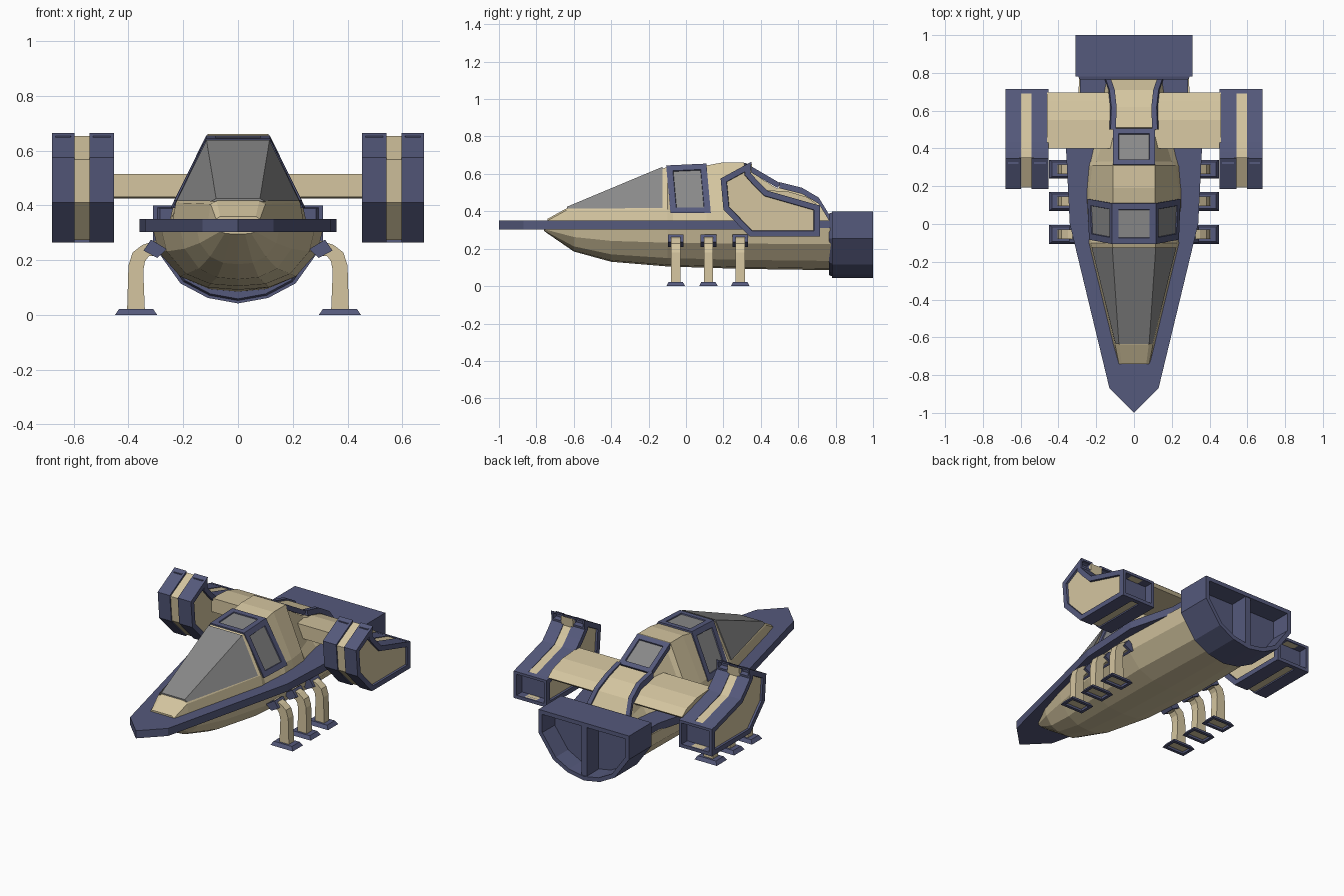
import bpy, bmesh

if "Cube" in bpy.data.objects:
    bpy.data.objects.remove(bpy.data.objects["Cube"])


def material(name, rgb):
    m = bpy.data.materials.new(name)
    m.diffuse_color = (*rgb, 1)
    m.use_nodes = True
    m.node_tree.nodes["Principled BSDF"].inputs["Base Color"].default_value = m.diffuse_color
    return m


TAN = material("tan", (0.66, 0.56, 0.35))
BLUE = material("blue", (0.09, 0.10, 0.20))
GREY = material("grey", (0.25, 0.25, 0.25))


def loft(name, rings, mat, insets=()):
    """Skin closed rings and cap them. insets: (face test, border, depth, material)."""
    bm = bmesh.new()
    vs = [[bm.verts.new(p) for p in ring] for ring in rings]
    n = len(vs[0])
    for a, b in zip(vs, vs[1:]):
        for i in range(n):
            j = (i + 1) % n
            bm.faces.new((a[i], a[j], b[j], b[i]))
    bm.faces.new(vs[0])
    bm.faces.new(vs[-1])
    bmesh.ops.recalc_face_normals(bm, faces=bm.faces)
    bm.normal_update()
    mats = [mat]
    for test, border, depth, m in insets:
        if m not in mats:
            mats.append(m)
        faces = [f for f in bm.faces if f.material_index == 0 and test(f.normal, f.calc_center_median())]
        bmesh.ops.inset_individual(bm, faces=faces, thickness=border, use_even_offset=True)
        bmesh.ops.inset_individual(bm, faces=faces, thickness=0.002, depth=depth, use_even_offset=True)
        for f in faces:
            f.material_index = mats.index(m)
    me = bpy.data.meshes.new(name)
    bm.to_mesh(me)
    bm.free()
    for m in mats:
        me.materials.append(m)
    ob = bpy.data.objects.new(name, me)
    bpy.context.collection.objects.link(ob)
    return ob


def sym(y, half):
    """Ring at y from right-half (x, z) points, mirrored in x."""
    right = [(x, y, z) for x, z in half]
    return right + [(-x, y, z) for x, y, z in reversed(right) if x > 1e-6]


def slab_x(profile, x0, x1):
    return [[(x, y, z) for y, z in profile] for x in (x0, x1)]


def slab_y(profile, y0, y1):
    return [[(x, y, z) for x, z in profile] for y in (y0, y1)]


# Flat arrow-shaped deck
half = [(0.13, -0.87), (0.34, 0.0), (0.36, 0.40), (0.285, 0.68), (0.285, 0.77)]
outline = [(0, -1.0)] + half + [(-x, y) for x, y in reversed(half)]
loft("deck", [[(x, y, z) for x, y in outline] for z in (0.303, 0.35)], BLUE)

# Faceted belly hull
unit = [(1, 0), (0.93, 0.38), (0.68, 0.78), (0.36, 0.96), (0, 1)]
hull = [(-0.76, 0.07, 0.295), (-0.6, 0.15, 0.185), (-0.4, 0.21, 0.13), (-0.1, 0.28, 0.105),
        (0.3, 0.31, 0.092), (0.79, 0.29, 0.085)]
loft("belly_hull", [sym(y, [(u * w, 0.31 - v * (0.31 - z)) for u, v in unit])
                    for y, w, z in hull], TAN)

# Cabin and tapering rear spine: y, base width, shoulder (x, z), roof (x, z)
cabin = [(-0.74, 0.085, 0.08, 0.35, 0.065, 0.36), (-0.64, 0.11, 0.10, 0.405, 0.078, 0.415),
         (-0.10, 0.24, 0.227, 0.41, 0.114, 0.638), (-0.07, 0.24, 0.22, 0.40, 0.10, 0.625),
         (0.08, 0.25, 0.225, 0.40, 0.10, 0.635), (0.11, 0.25, 0.235, 0.405, 0.112, 0.645),
         (0.19, 0.25, 0.235, 0.40, 0.11, 0.66), (0.31, 0.24, 0.22, 0.40, 0.11, 0.66),
         (0.33, 0.235, 0.20, 0.40, 0.10, 0.62), (0.49, 0.20, 0.15, 0.40, 0.10, 0.52),
         (0.51, 0.20, 0.145, 0.40, 0.11, 0.545), (0.62, 0.17, 0.135, 0.40, 0.105, 0.515),
         (0.71, 0.16, 0.14, 0.38, 0.115, 0.46), (0.765, 0.15, 0.145, 0.355, 0.135, 0.37)]
loft("cabin", [sym(y, [(b, 0.34), (sx, sz), (rx, rz)]) for y, b, sx, sz, rx, rz in cabin], TAN)

# Long wedge windscreen
loft("windscreen", [sym(-0.635, [(0.098, 0.415), (0.08, 0.425)]),
                    sym(-0.125, [(0.224, 0.417), (0.115, 0.638)])], GREY)

# Slanted window frame band around the cabin, with side and roof panes
frame = loft("window_frame", [sym(-0.083, [(0.238, 0.39), (0.116, 0.645)]),
                              sym(0.133, [(0.247, 0.39), (0.116, 0.655)])], BLUE,
             [(lambda n, c: abs(n.y) < 0.5 and n.z > 0.1, 0.033, -0.006, GREY)])
for v in frame.data.vertices:
    v.co.y -= (v.co.z - 0.39) * 0.09

# Rear sloping window
rear = [(0.315, 0.66), (0.505, 0.549), (0.49, 0.525), (0.30, 0.635)]
loft("rear_window", slab_x(rear, -0.112, 0.112), BLUE,
     [(lambda n, c: n.y > 0.3 and n.z > 0.3, 0.03, -0.008, GREY)])

# Cross wing joining both pods
wing = [(0.40, 0.515), (0.55, 0.505), (0.65, 0.475), (0.695, 0.44), (0.68, 0.425), (0.40, 0.43)]
loft("cross_wing", slab_x(wing, -0.46, 0.46), TAN)

# Rear thruster with hollow back and a central divider
half = [(0.31, 0.40), (0.31, 0.255), (0.21, 0.115), (0.11, 0.062), (0, 0.042)]
loft("thruster", [sym(y, half) for y in (0.78, 1.0)], BLUE,
     [(lambda n, c: n.y > 0.9, 0.025, -0.12, BLUE)])
loft("thruster_divider", slab_y([(-0.018, 0.07), (0.018, 0.07), (0.018, 0.38), (-0.018, 0.38)],
                                0.87, 0.995), BLUE)
loft("thruster_neck", [sym(y, [(x * k, 0.25 + (z - 0.25) * k) for x, z in half])
                       for y, k in ((0.765, 0.92), (0.79, 0.97))], BLUE)

# Pod side profile (y, z)
pod = [(0.185, 0.575), (0.35, 0.665), (0.345, 0.605), (0.385, 0.56), (0.435, 0.51), (0.715, 0.43),
       (0.715, 0.265), (0.34, 0.265), (0.20, 0.41)]
core = [(0.44 + (y - 0.44) * 0.97, 0.43 + (z - 0.43) * 0.95) for y, z in pod]
tail = [(0.69, 0.438), (0.716, 0.431), (0.716, 0.264), (0.69, 0.264)]
hollow = [(0.66, 0.285), (0.80, 0.285), (0.80, 0.415), (0.66, 0.415)]
spine = [(0.50, 0.112, 0.548), (0.62, 0.108, 0.518), (0.71, 0.118, 0.465), (0.765, 0.137, 0.375)]
leg_out = [(0.30, 0.272), (0.35, 0.255), (0.385, 0.228), (0.40, 0.18), (0.405, 0.015)]
leg_in = [(0.29, 0.215), (0.325, 0.215), (0.34, 0.195), (0.346, 0.16), (0.34, 0.015)]
clamp = [(0.26, 0.24), (0.295, 0.208), (0.345, 0.235), (0.318, 0.275)]

for s, side in ((1, "right"), (-1, "left")):
    # Pod: tan core between two blue plates with sunken tan panels
    panel = [(lambda n, c: abs(n.x) > 0.9, 0.03, -0.012, TAN),
             (lambda n, c: n.y > 0.9 and c.z > 0.6, 0.012, -0.03, BLUE)]
    parts = [loft(side + "_pod_core", slab_x(core, s * 0.53, s * 0.61), TAN),
             loft(side + "_pod_inner_plate", slab_x(pod, s * 0.452, s * 0.543), BLUE, panel),
             loft(side + "_pod_outer_plate", slab_x(pod, s * 0.597, s * 0.68), BLUE, panel),
             loft(side + "_pod_tail", slab_x(tail, s * 0.453, s * 0.679), BLUE)]
    # Hollow tail opening cut through all pod pieces, with a blue back wall
    cutter = loft(side + "_pod_cutter", slab_x(hollow, s * 0.472, s * 0.66), BLUE)
    cutter.hide_render = True
    cutter.hide_viewport = True
    for ob in parts:
        mod = ob.modifiers.new("tail_opening", 'BOOLEAN')
        mod.operation = 'DIFFERENCE'
        mod.object = cutter
    wall = [(0.65, 0.28), (0.662, 0.28), (0.662, 0.42), (0.65, 0.42)]
    loft(side + "_pod_back_wall", slab_x(wall, s * 0.47, s * 0.662), BLUE)
    # Blue trim along the spine edge
    loft(side + "_spine_trim", [[(s * (x - 0.016), y, z + 0.008), (s * (x + 0.012), y, z + 0.008),
                                 (s * (x + 0.018), y, z - 0.025), (s * (x - 0.016), y, z - 0.025)]
                                for y, x, z in spine], BLUE)
    # Three curved legs with hull clamps and flared feet
    for i, y in enumerate((-0.055, 0.12, 0.29)):
        tag = f"{side}_{i + 1}"
        loft("leg_" + tag, [[(s * a, y - 0.025, b), (s * a, y + 0.025, b),
                             (s * c, y + 0.025, d), (s * c, y - 0.025, d)]
                            for (a, b), (c, d) in zip(leg_out, leg_in)], TAN)
        loft("leg_clamp_" + tag, slab_y([(s * x, z) for x, z in clamp], y - 0.042, y + 0.042), BLUE)
        loft("foot_" + tag, [[(s * 0.372 + dx * hx, y + dy * hy, z)
                              for dx, dy in ((-1, -1), (1, -1), (1, 1), (-1, 1))]
                             for hx, hy, z in ((0.077, 0.05, 0), (0.062, 0.038, 0.022))], BLUE,
             [(lambda n, c: n.z < -0.9, 0.018, -0.012, TAN)])
